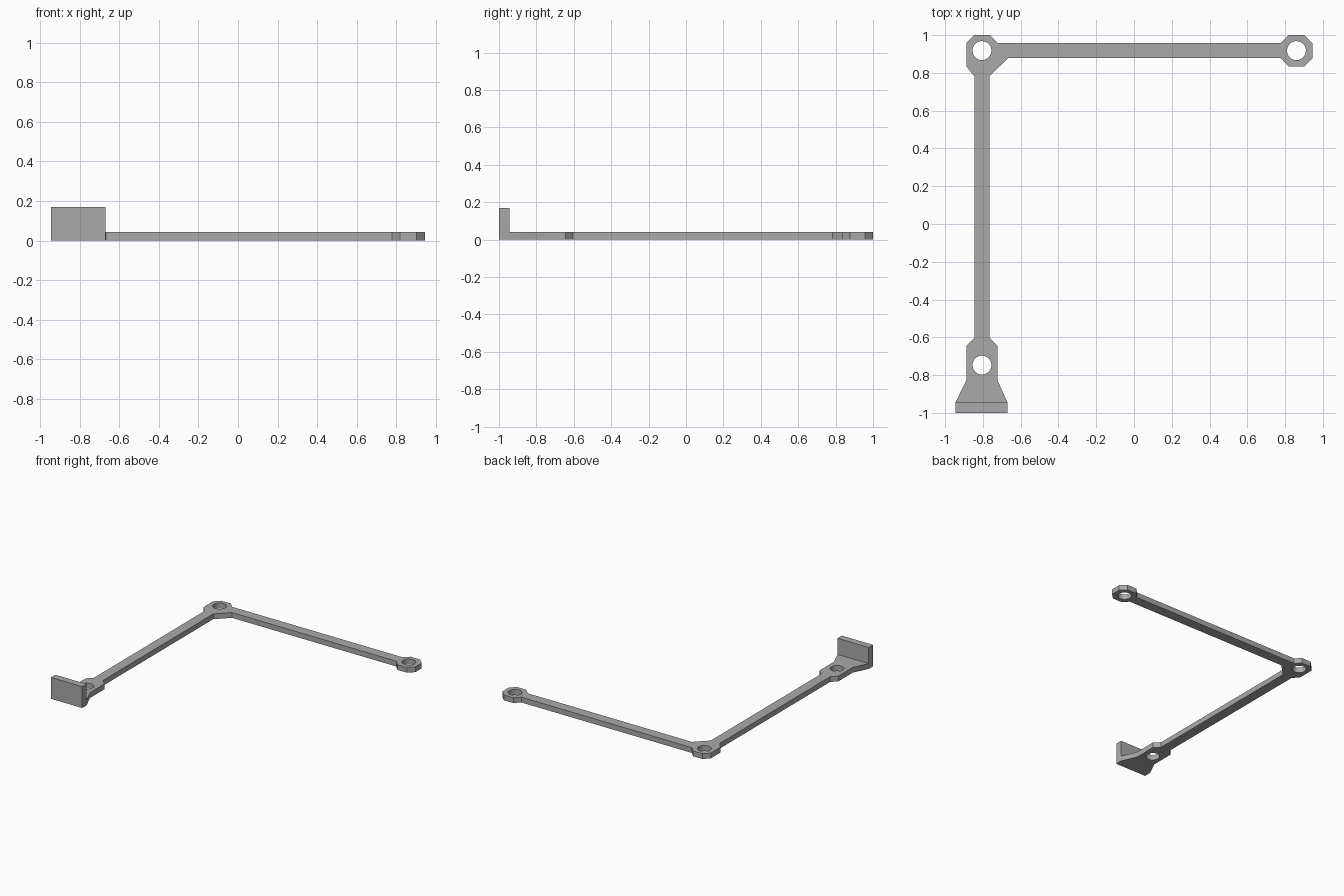
import bpy, bmesh

cube = bpy.data.objects.get("Cube")
if cube:
    bpy.data.objects.remove(cube, do_unlink=True)

PLATE_H, WALL_H, HOLE_R = 0.042, 0.17, 0.05

grey = bpy.data.materials.new("plain_grey")
grey.use_nodes = True
colour = (0.4, 0.4, 0.4, 1)
grey.diffuse_color = colour
grey.node_tree.nodes["Principled BSDF"].inputs["Base Color"].default_value = colour


def prism(name, outline, height):
    """Extrude a flat outline upwards from the ground."""
    bm = bmesh.new()
    base = bm.faces.new([bm.verts.new((x, y, 0)) for x, y in outline])
    top = bmesh.ops.extrude_face_region(bm, geom=[base])["geom"]
    bmesh.ops.translate(bm, vec=(0, 0, height),
                        verts=[v for v in top if isinstance(v, bmesh.types.BMVert)])
    bmesh.ops.recalc_face_normals(bm, faces=bm.faces)
    mesh = bpy.data.meshes.new(name)
    bm.to_mesh(mesh)
    bm.free()
    mesh.materials.append(grey)
    obj = bpy.data.objects.new(name, mesh)
    bpy.context.collection.objects.link(obj)
    return obj


def combine(target, other, operation):
    """Apply a boolean and remove the helper."""
    bpy.context.view_layer.objects.active = target
    mod = target.modifiers.new(operation, 'BOOLEAN')
    mod.operation, mod.object, mod.solver = operation, other, 'EXACT'
    bpy.ops.object.modifier_apply(modifier=mod.name)
    bpy.data.objects.remove(other, do_unlink=True)


# L-shaped arm with corner pad, end pad and flared foot
arm = prism("bracket_arm", [
    (-0.945, -0.945), (-0.888, -0.828), (-0.888, -0.645), (-0.845, -0.603),
    (-0.845, 0.782), (-0.888, 0.835), (-0.888, 0.957), (-0.845, 1.0),
    (-0.763, 1.0), (-0.722, 0.959), (0.777, 0.959), (0.818, 1.0),
    (0.902, 1.0), (0.945, 0.957), (0.945, 0.878), (0.902, 0.835),
    (0.818, 0.835), (0.777, 0.878), (-0.667, 0.878), (-0.765, 0.782),
    (-0.765, -0.603), (-0.722, -0.645), (-0.722, -0.828), (-0.67, -0.945),
], PLATE_H)

# Upright end wall, fused to the foot
wall = prism("end_wall", [(-0.945, -1), (-0.67, -1), (-0.67, -0.945), (-0.945, -0.945)], WALL_H)
combine(arm, wall, 'UNION')

# Screw holes
for x, y in [(-0.805, 0.918), (0.86, 0.918), (-0.805, -0.747)]:
    bpy.ops.mesh.primitive_cylinder_add(vertices=48, radius=HOLE_R, depth=0.2, location=(x, y, 0.02))
    cutter = bpy.context.object
    cutter.name = "hole_cutter"
    cutter.hide_render = True
    cutter.data.materials.append(grey)
    combine(arm, cutter, 'DIFFERENCE')

# Smooth hole walls, crisp edges elsewhere
bpy.ops.object.select_all(action='DESELECT')
arm.select_set(True)
bpy.context.view_layer.objects.active = arm
bpy.ops.object.shade_smooth_by_angle(angle=0.5)
